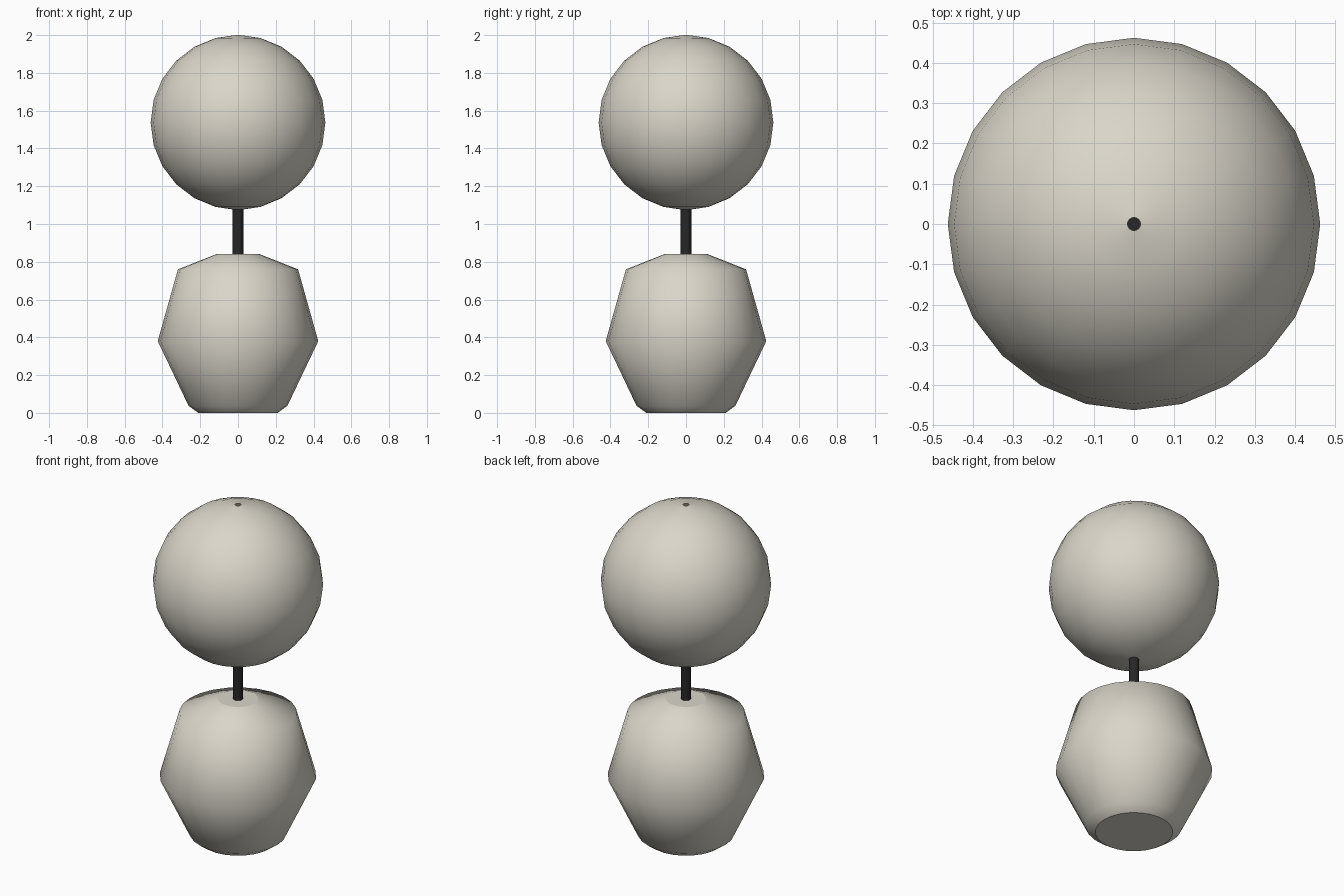
import bpy, bmesh, math

if "Cube" in bpy.data.objects:
    bpy.data.objects.remove(bpy.data.objects["Cube"])


def material(name, rgb):
    m = bpy.data.materials.new(name)
    m.diffuse_color = (*rgb, 1.0)
    m.use_nodes = True
    m.node_tree.nodes["Principled BSDF"].inputs["Base Color"].default_value = m.diffuse_color
    return m


def lathe(name, profile, segments, mat, cap_bottom=True, cap_top=True):
    """Revolve (radius, z) points, listed bottom to top, around z."""
    bm = bmesh.new()
    rings = []
    for r, z in profile:
        rings.append([bm.verts.new((r * math.cos(math.tau * i / segments),
                                    r * math.sin(math.tau * i / segments), z))
                      for i in range(segments)])
    for a, b in zip(rings, rings[1:]):
        for i in range(segments):
            j = (i + 1) % segments
            bm.faces.new((a[i], a[j], b[j], b[i])).smooth = True
    # flat end discs keep crisp borders
    if cap_bottom:
        bm.faces.new(rings[0][::-1])
    if cap_top:
        bm.faces.new(rings[-1])
    mesh = bpy.data.meshes.new(name)
    bm.to_mesh(mesh)
    bm.free()
    mesh.materials.append(mat)
    obj = bpy.data.objects.new(name, mesh)
    bpy.context.collection.objects.link(obj)
    return obj


stone = material("warm_off_white", (0.70, 0.67, 0.59))
black = material("near_black", (0.02, 0.02, 0.02))

# Faceted vase-like body
lathe("base", [(0.21, 0.0), (0.262, 0.038), (0.425, 0.38),
               (0.318, 0.76), (0.11, 0.842)], 24, stone)

# Thin rod joining body and globe
lathe("rod", [(0.028, 0.835), (0.028, 1.085)], 16, black)

# Globe with a tiny opening at the very top
R, CZ = 0.4625, 1.5375
angles = [math.radians(a) for a in [-88] + list(range(-75, 76, 15)) + [88]]
lathe("globe", [(R * math.cos(a), CZ + R * math.sin(a)) for a in angles],
      24, stone, cap_top=False)
